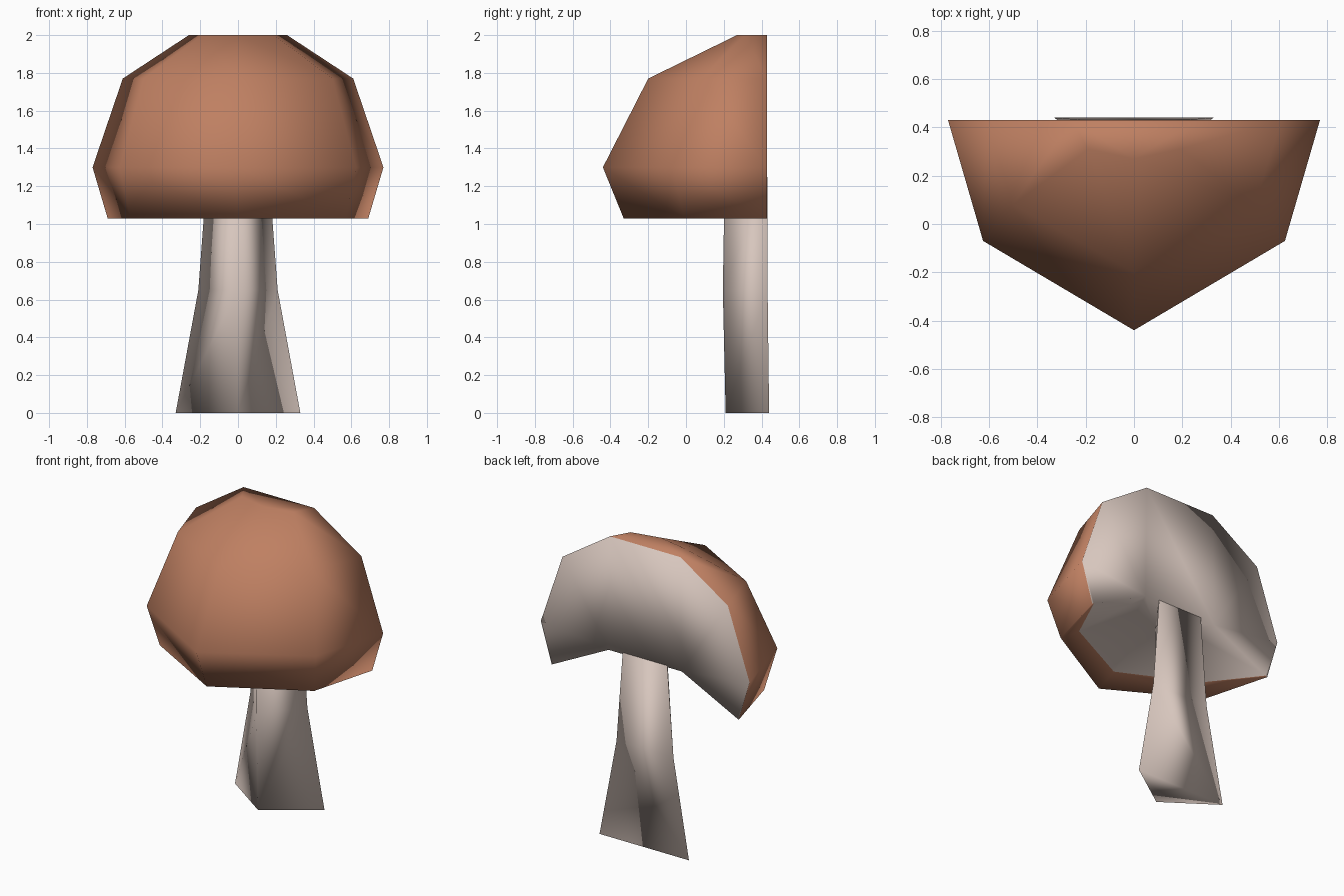
import bpy, bmesh

if "Cube" in bpy.data.objects:
    bpy.data.objects.remove(bpy.data.objects["Cube"])

BACK = 0.43  # the mushroom is cut flat along this plane


def material(name, rgb):
    m = bpy.data.materials.new(name)
    m.diffuse_color = (*rgb, 1)
    m.use_nodes = True
    m.node_tree.nodes["Principled BSDF"].inputs["Base Color"].default_value = m.diffuse_color
    return m


BROWN = material("cap brown", (0.52, 0.215, 0.122))
PALE = material("pale flesh", (0.68, 0.565, 0.51))


def half_ring(z, side, mid, front, back=BACK):
    """Half outline from the left back corner, round the front, to the right back corner."""
    pts = [(-side, back, z)]
    if mid:
        pts.append((-mid[0], mid[1], z))
    pts.append((0, front, z))
    return pts + [(-x, y, zz) for x, y, zz in reversed(pts[:-1])]


def blend(a, b, weights):
    """Ring between two rings, with one weight per point."""
    return [tuple(p + (q - p) * t for p, q in zip(u, v)) for u, v, t in zip(a, b, weights)]


def loft(name, rings, materials, rule):
    """Skin the rings, close the ends and the cut back face."""
    bm = bmesh.new()
    rows = [[bm.verts.new(p) for p in r] for r in rings]
    for k, (a, b) in enumerate(zip(rows, rows[1:])):
        for i in range(len(a) - 1):
            f = bm.faces.new((a[i], a[i + 1], b[i + 1], b[i]))
            f.material_index = rule(k)
    for row, k in ((rows[0], 0), (rows[-1], len(rows) - 2)):
        bm.faces.new(row).material_index = rule(k)
    # cut back face
    outline = [r[0] for r in rows] + [r[-1] for r in reversed(rows)]
    bm.faces.new(outline).material_index = len(materials) - 1
    bmesh.ops.recalc_face_normals(bm, faces=bm.faces)
    bmesh.ops.triangulate(bm, faces=[f for f in bm.faces if len(f.verts) > 4])
    for f in bm.faces:
        f.smooth = True
    me = bpy.data.meshes.new(name)
    bm.to_mesh(me)
    bm.free()
    for m in materials:
        me.materials.append(m)
    ob = bpy.data.objects.new(name, me)
    bpy.context.collection.objects.link(ob)
    return ob


# Cap: brown dome and rim, pale hollow underside and cut face
rim = half_ring(1.03, 0.69, (0.57, -0.01), -0.33)
hollow = half_ring(1.24, 0.27, (0.20, 0.27), 0.19)
lip = blend(rim, hollow, (0.03, 0.24, 0.27, 0.24, 0.03))
cap_rings = [
    half_ring(2.00, 0.26, (0.19, 0.31), 0.27),
    half_ring(1.77, 0.61, (0.50, 0.08), -0.20),
    half_ring(1.30, 0.77, (0.625, -0.07), -0.44),
    rim, lip, hollow,
]
loft("mushroom_cap", cap_rings, [BROWN, PALE], lambda k: 1 if k >= 4 else 0)

# Stem: three-sided, flaring toward the foot
stem_rings = [
    half_ring(0.00, 0.33, None, 0.21, 0.44),
    half_ring(0.65, 0.21, None, 0.195, 0.432),
    half_ring(1.25, 0.165, None, 0.205, 0.432),
]
loft("mushroom_stem", stem_rings, [PALE], lambda k: 0)
